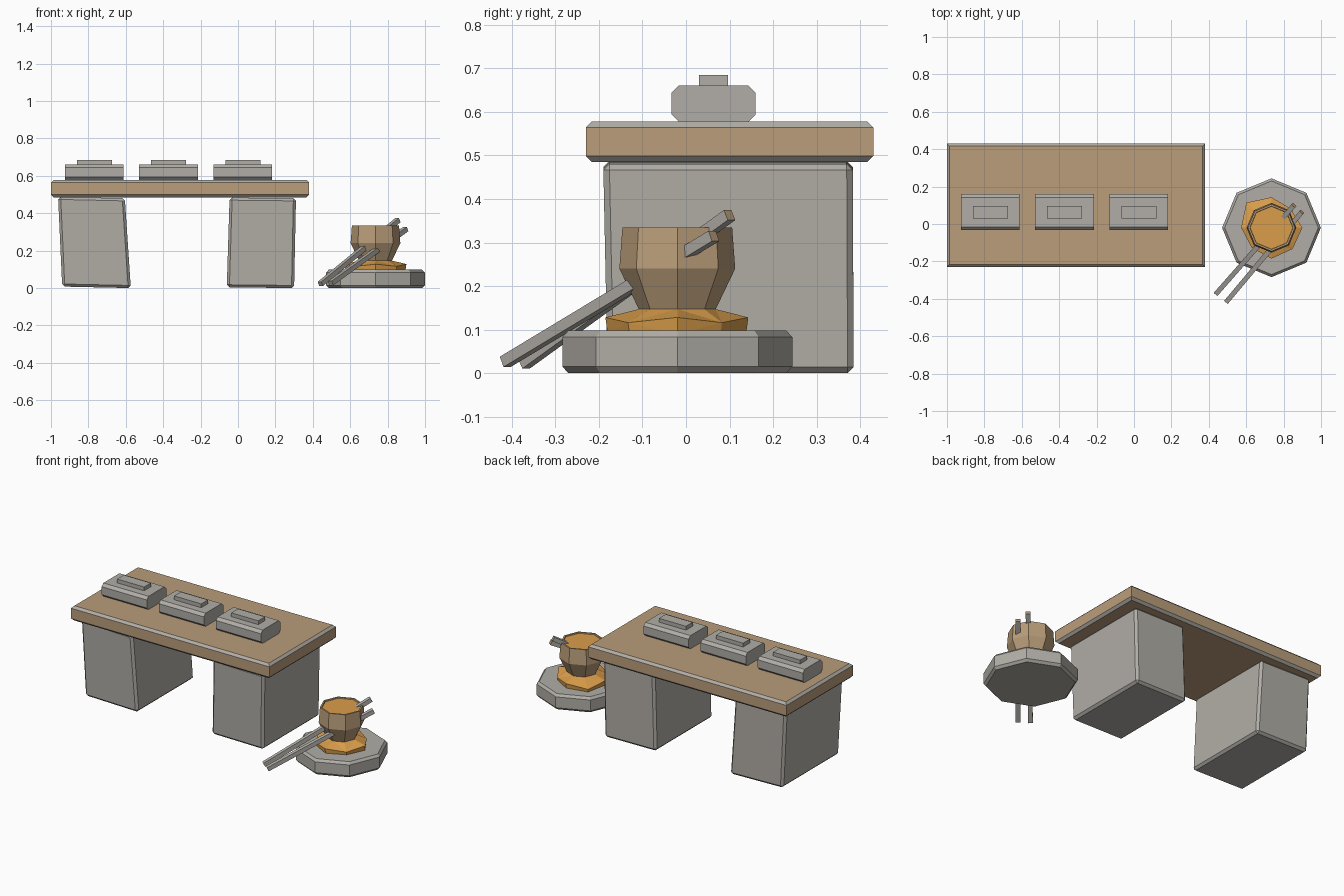
import bpy, bmesh, math
from mathutils import Vector

cube = bpy.data.objects.get("Cube")
if cube:
    bpy.data.objects.remove(cube, do_unlink=True)


def material(name, rgb):
    m = bpy.data.materials.new(name)
    m.use_nodes = True
    m.diffuse_color = (*rgb, 1)
    m.node_tree.nodes["Principled BSDF"].inputs["Base Color"].default_value = (*rgb, 1)
    return m


GREY = material("stone grey", (0.44, 0.42, 0.385))
TAN = material("wood tan", (0.49, 0.34, 0.195))
ORANGE = material("warm orange", (0.70, 0.34, 0.07))


def loft(name, rings, mats, rule=None, bevel=0, triangles=False):
    """Skin closed rings of points, cap both ends and colour faces by a rule."""
    bm = bmesh.new()
    rows = [[bm.verts.new(p) for p in ring] for ring in rings]
    n = len(rows[0])
    for a, b in zip(rows, rows[1:]):
        for i in range(n):
            j = (i + 1) % n
            bm.faces.new((a[i], a[j], b[j], b[i]))
    bm.faces.new(rows[0][::-1])
    bm.faces.new(rows[-1])
    if bevel:
        bmesh.ops.bevel(bm, geom=bm.edges[:], offset=bevel, segments=1, affect='EDGES')
    if triangles:
        bmesh.ops.triangulate(bm, faces=[f for f in bm.faces if len(f.verts) == 4])
    bmesh.ops.recalc_face_normals(bm, faces=bm.faces[:])
    bm.normal_update()
    if rule:
        for f in bm.faces:
            f.material_index = rule(f)
    mesh = bpy.data.meshes.new(name)
    bm.to_mesh(mesh)
    bm.free()
    for m in mats:
        mesh.materials.append(m)
    obj = bpy.data.objects.new(name, mesh)
    bpy.context.collection.objects.link(obj)
    return obj


def rect(x0, x1, y0, y1, z, inset=0):
    x0, x1, y0, y1 = x0 + inset, x1 - inset, y0 + inset, y1 - inset
    return [(x0, y0, z), (x1, y0, z), (x1, y1, z), (x0, y1, z)]


CX, CY = 0.735, -0.02


def octagon(r, z):
    return [(CX + r * math.cos(i * math.pi / 4), CY + r * math.sin(i * math.pi / 4), z)
            for i in range(8)]


# Table top: wooden slab with grey chamfers above and below
slab = (-1.0, 0.38, -0.23, 0.43)
C = 0.014
loft("table_top",
     [rect(*slab, 0.485, C), rect(*slab, 0.485 + C), rect(*slab, 0.578 - C), rect(*slab, 0.578, C)],
     [TAN, GREY], lambda f: int(0.2 < abs(f.normal.z) < 0.9))

# Two slightly skewed stone pedestals
for side, bottom, top, z_lean in (("right", (-0.94, -0.573), (-0.962, -0.605), 0.008),
                                  ("left", (-0.06, 0.30), (-0.045, 0.31), 0.004)):
    low = [(x, y, z) for x, y, z in rect(*bottom, -0.18, 0.385, 0)]
    high = rect(*top, -0.19, 0.383, 0.48)
    tilt = lambda ring, xs: [(x, y, z + (z_lean if x == xs[0] else 0)) for x, y, z in ring]
    loft(side + "_pedestal", [tilt(low, bottom), tilt(high, top)], [GREY], bevel=0.014)

# Three lidded boxes, each an octagonal profile run along x, with a flat handle
y0, y1, z0, z1, k = -0.033, 0.16, 0.577, 0.661, 0.017
profile = [(y0 + k, z0), (y1 - k, z0), (y1, z0 + k), (y1, z1 - k),
           (y1 - k, z1), (y0 + k, z1), (y0, z1 - k), (y0, z0 + k)]
for i, where in enumerate(("right", "middle", "left")):
    x = -0.768 + 0.397 * i
    loft(where + "_box", [[(x + s, y, z) for y, z in profile] for s in (-0.157, 0.157)], [GREY])
    handle = (x - 0.094, x + 0.094, 0.03, 0.097)
    loft(where + "_handle", [rect(*handle, 0.655), rect(*handle, 0.685)], [GREY])

# Eight-sided stone base
loft("stone_base", [octagon(0.25, 0), octagon(0.264, 0.015),
                    octagon(0.264, 0.083), octagon(0.25, 0.098)], [GREY])

# Uneven faceted mound under the pot
radii = (0.165, 0.145, 0.163, 0.19, 0.162, 0.15, 0.165, 0.16)


def mound_ring(scale, z, wobble=0):
    return [(CX + (x - CX) * r * scale, CY + (y - CY) * r * scale, z + wobble * (-1) ** i)
            for i, ((x, y, _), r) in enumerate(zip(octagon(1, 0), radii))]


loft("mound", [mound_ring(0.97, 0.09), mound_ring(1, 0.122, 0.006), octagon(0.088, 0.147)],
     [ORANGE], triangles=True)

# Pot with an orange filling inside a thin rim
loft("pot", [octagon(0.085, 0.14), octagon(0.133, 0.24), octagon(0.126, 0.335),
             octagon(0.116, 0.335), octagon(0.114, 0.329)],
     [TAN, ORANGE], lambda f: int(len(f.verts) == 8 and f.calc_center_median().z > 0.3))

# Two square rods stuck through the pot
for side, a, b in (("right", (0.44, -0.372, 0.022), (0.855, 0.10, 0.363)),
                   ("left", (0.495, -0.415, 0.026), (0.897, 0.064, 0.315))):
    a, b = Vector(a), Vector(b)
    along = (b - a).normalized()
    across = along.cross(Vector((0, 0, 1))).normalized() * 0.013
    up = across.cross(along).normalized() * 0.013
    rings = [[p + across * s + up * t for s, t in ((-1, -1), (1, -1), (1, 1), (-1, 1))]
             for p in (a, b)]
    loft(side + "_rod", rings, [GREY, TAN], lambda f: int(f.normal.dot(along) > 0.9))
